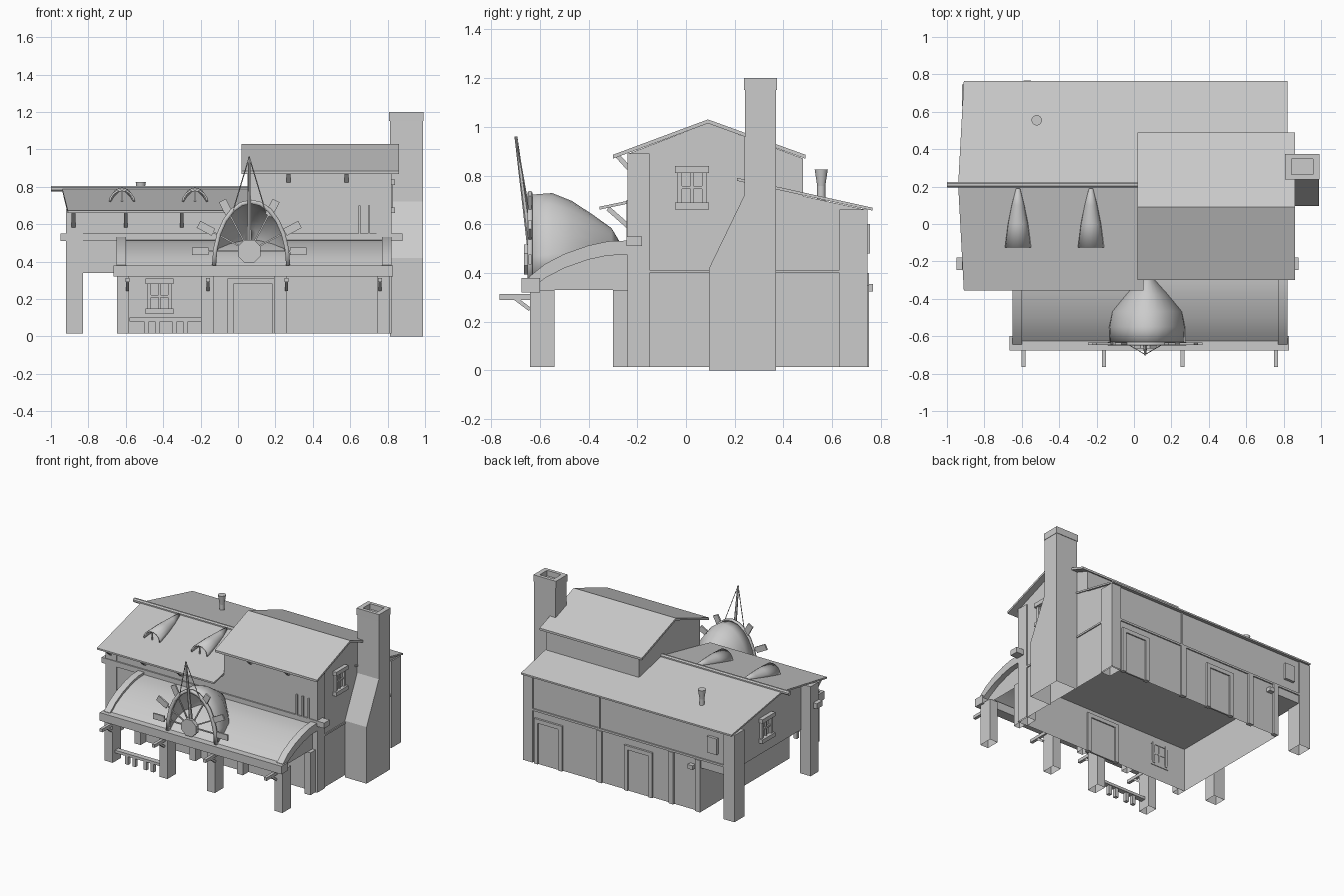
import bpy, bmesh
from math import pi, sin, cos, radians
from mathutils import Vector, Matrix

if "Cube" in bpy.data.objects:
    bpy.data.objects.remove(bpy.data.objects["Cube"])

def make(name, verts, faces, smooth=False):
    me = bpy.data.meshes.new(name)
    me.from_pydata([tuple(v) for v in verts], [], faces)
    bm = bmesh.new(); bm.from_mesh(me)
    bmesh.ops.recalc_face_normals(bm, faces=bm.faces)
    bm.to_mesh(me); bm.free()
    ob = bpy.data.objects.new(name, me)
    bpy.context.collection.objects.link(ob)
    if smooth:
        bpy.ops.object.select_all(action='DESELECT')
        ob.select_set(True)
        bpy.context.view_layer.objects.active = ob
        bpy.ops.object.shade_smooth_by_angle(angle=radians(40))
    return ob

def box(name, x0, x1, y0, y1, z0, z1, open_bottom=False):
    v = [(x, y, z) for z in (z0, z1) for x, y in ((x0, y0), (x1, y0), (x1, y1), (x0, y1))]
    f = [(4, 5, 6, 7)] + [(i, (i + 1) % 4, (i + 1) % 4 + 4, i + 4) for i in range(4)]
    return make(name, v, f if open_bottom else f + [(3, 2, 1, 0)])

def parts(name, boxes, loc, rz=0):
    """Several boxes (centre, size) as one object; local -y faces outward."""
    bm = bmesh.new()
    for cx, cy, cz, sx, sy, sz in boxes:
        bmesh.ops.create_cube(bm, size=1, matrix=Matrix.Translation((cx, cy, cz)) @ Matrix.Diagonal((sx, sy, sz, 1)))
    me = bpy.data.meshes.new(name); bm.to_mesh(me); bm.free()
    ob = bpy.data.objects.new(name, me)
    ob.location, ob.rotation_euler = loc, (0, 0, rz)
    bpy.context.collection.objects.link(ob)
    return ob

def prism(name, pts, x0, x1, smooth=False, skip=(), start_cap=True):
    """Profile in y,z pushed along x; side faces listed in skip are left open."""
    n = len(pts)
    v = [(x, y, z) for x in (x0, x1) for y, z in pts]
    f = ([tuple(range(n))] if start_cap else []) + [tuple(range(2 * n - 1, n - 1, -1))]
    f += [(i, (i + 1) % n, (i + 1) % n + n, i + n) for i in range(n) if i not in skip]
    return make(name, v, f, smooth)

def slab(name, corners, t):
    v = list(corners) + [(x, y, z - t) for x, y, z in corners]
    return make(name, v, [(0, 1, 2, 3), (7, 6, 5, 4)] + [(i, (i + 1) % 4, (i + 1) % 4 + 4, i + 4) for i in range(4)])

def beam(name, p, q, r, sides=4, r2=None):
    p, q = Vector(p), Vector(q)
    rot = (q - p).to_track_quat('Z', 'Y')
    v = []
    for c, rad in ((p, r), (q, r if r2 is None else r2)):
        v += [c + rot @ Vector((rad * cos(a), rad * sin(a), 0))
              for a in (2 * pi * (i + .5) / sides for i in range(sides))]
    f = [tuple(range(sides)), tuple(range(sides, 2 * sides))]
    f += [(i, (i + 1) % sides, (i + 1) % sides + sides, i + sides) for i in range(sides)]
    return make(name, v, f, sides > 6)

def hood(name, stations, cx, t, seg=12):
    """Half-arch shell lofted along y: (y, half width, base z, top z)."""
    v = [(cx - w * cos(pi * i / seg), y, b + (h - b) * sin(pi * i / seg))
         for y, w, b, h in stations for i in range(seg + 1)]
    n = seg + 1
    f = [(k * n + i, k * n + i + 1, (k + 1) * n + i + 1, (k + 1) * n + i)
         for k in range(len(stations) - 1) for i in range(seg)]
    ob = make(name, v, f, True)
    m = ob.modifiers.new('thickness', 'SOLIDIFY'); m.thickness, m.offset = t, 0
    return ob

def window(name, loc, w, h, rz):
    e = .018
    parts(name, [(0, -.008, h / 2, w + .04, .035, .03), (0, -.008, -h / 2, w + .04, .035, .03),
                 (-w / 2, 0, 0, e, .025, h), (w / 2, 0, 0, e, .025, h),
                 (0, 0, 0, .012, .015, h), (0, 0, 0, w, .015, .012)], loc, rz)

def door(name, loc, w, h, rz):
    parts(name, [(0, 0, h / 2, w - .03, .012, h), (-w / 2, 0, h / 2, .03, .03, h),
                 (w / 2, 0, h / 2, .03, .03, h), (0, 0, h, w + .03, .03, .03)], loc, rz)

# Walls
box('ground_floor', -.64, .81, -.235, .735, .015, .34, open_bottom=True)
prism('upper_wing', [(-.235, .34), (.735, .34), (.735, .66), (.21, .775), (-.235, .68)], -.84, .81, skip=(2, 3))
prism('tall_block', [(-.235, .67), (.48, .67), (.48, .87), (.09, 1.015), (-.235, .89)], .05, .812, skip=(0, 2, 3))

# Corner posts, including those carrying the overhang on the left
for x0, x1 in ((-.92, -.83), (.74, .82)):
    for y0, y1, z1 in ((-.24, -.15, .68), (.63, .745, .66)):
        tall = x0 > 0 and y0 < 0
        box('corner_post', x0, x1, y0, y1, .015, .89 if tall else z1, open_bottom=True)

# Roofs
slab('wing_roof_front', [(-.91, -.355, .672), (.05, -.355, .672), (.05, .21, .79), (-.94, .21, .79)], .012)
slab('wing_roof_back', [(-.94, .21, .79), (.82, .21, .79), (.82, .765, .668), (-.91, .765, .668)], .012)
slab('tall_roof_front', [(.02, -.30, .885), (.86, -.30, .885), (.86, .09, 1.03), (.02, .09, 1.03)], .016)
slab('tall_roof_back', [(.02, .09, 1.03), (.86, .09, 1.03), (.86, .49, .885), (.02, .49, .885)], .016)
beam('ridge_pole', (-1, .21, .79), (.05, .21, .79), .016, 8)
for x in (-.88, -.60, -.30):
    beam('eave_brace', (x, -.235, .59), (x, -.32, .665), .014)
for x in (.27, .58):
    beam('eave_brace', (x, -.235, .83), (x, -.28, .88), .014)

# Long beam through the front wall
box('cross_beam', -.95, .88, -.245, -.18, .51, .55)

# Wall trim
box('back_trim', -.84, .74, .73, .744, .40, .415)
box('right_trim', .805, .818, -.15, .63, .40, .413)
for x in (.19, -.40, -.62):
    box('back_post', x - .02, x + .02, .72, .75, .015, .40)
box('back_upper_strip', .19, .205, .73, .742, .415, .66)
for x in (.65, .70, .75):
    box('shutter_strip', x - .006, x + .006, -.245, -.23, .55, .70)

# Windows and doors
window('front_window', (-.42, -.24, .215), .11, .16, 0)
window('right_window', (.815, .025, .75), .10, .15, pi / 2)
window('left_window', (-.845, .27, .52), .11, .15, -pi / 2)
door('front_door', (.08, -.24, .015), .24, .28, 0)
door('back_door', (.61, .735, .015), .20, .32, pi)
door('back_door', (-.13, .735, .015), .20, .32, pi)
box('back_plate', -.78, -.70, .735, .755, .48, .60)
box('back_peg', -.59, -.55, .73, .768, .325, .355)

# Porch: rounded roof body with a flat soffit, and end ribs
curve = [(-.235, .515), (-.32, .512), (-.40, .495), (-.50, .46), (-.58, .418), (-.645, .365)]
prism('porch_roof', curve + [(-.645, .33), (-.235, .33)], -.61, .78, True, skip=(6,))
for x in (-.65, .77):
    prism('porch_rib', [(y, z + .018) for y, z in curve] + [(y, z - .04) for y, z in reversed(curve)], x, x + .05, True)
box('porch_beam', -.665, .83, -.675, -.60, .32, .38)
for x in (-.615, -.165, .225, .78):
    box('porch_post', x - .033, x + .033, -.64, -.54, .015, .33, open_bottom=True)
    box('wall_post', x - .025, x + .025, -.30, -.235, .015, .33, open_bottom=True)
for x in (-.59, -.16, .26, .76):
    box('porch_peg', x - .011, x + .011, -.765, -.60, .29, .313)
    beam('peg_brace', (x, -.64, .25), (x, -.70, .295), .011)

# Railing
box('hand_rail', -.58, -.19, -.615, -.575, .08, .10)
for x in (-.49, -.43, -.34, -.28):
    box('baluster', x - .013, x + .013, -.608, -.582, .015, .08)

# Large arched hood above the entrance
hood('entrance_hood', [(-.64, .195, .38, .715), (-.55, .20, .39, .722), (-.47, .185, .41, .69),
     (-.38, .11, .45, .63), (-.31, .045, .49, .58), (-.28, .008, .51, .53)], .07, .012)
hood('hood_rim', [(-.65, .198, .38, .72), (-.63, .198, .38, .72)], .07, .022)

# Fan ornament: hub, spokes and paddles
cx, cz = .06, .455
beam('fan_hub', (cx, -.665, cz), (cx, -.635, cz), .066, 8)
for deg in (0, 28, 62, 118, 152, 180):
    a = radians(deg)
    d = Vector((cos(a), 0, sin(a)))
    c = Vector((cx, -.64, cz))
    beam('fan_spoke', c, c + d * .23, .006)
    p = parts('fan_paddle', [(.262, 0, 0, .09, .012, .042)], c)
    p.rotation_euler = (0, -a, 0)

# Mast with stays
top = (cx, -.698, .96)
beam('mast', (cx, -.635, .48), top, .014, 6, .006)
for x in (-.03, .15):
    beam('mast_stay', (x, -.645, .66), top, .003)

# Small hoods on the wing roof
for x in (-.62, -.23):
    hood('roof_hood', [(-.125, .066, .715, .782), (0, .05, .74, .79), (.10, .03, .76, .793), (.19, .006, .783, .794)], x, .01, 8)
    beam('hood_prop', (x, -.12, .71), (x, -.12, .775), .006)

# Chimney, open below and against the wall, with a hollow rim; and vent pipe
prism('chimney', [(.095, .0), (.37, .0), (.37, 1.16), (.242, 1.16), (.24, .72), (.095, .42)], .812, .99,
      skip=(0,), start_cap=False)
box('chimney_inner_side', .812, .815, .242, .37, .74, 1.16)
parts('chimney_rim', [(0, -.055, 0, .185, .025, .05), (0, .055, 0, .185, .025, .05),
      (-.075, 0, 0, .035, .085, .05), (.075, 0, 0, .035, .085, .05)], (.90, .306, 1.176))
beam('vent_pipe', (-.52, .555, .69), (-.52, .555, .76), .017, 12)
beam('vent_cap', (-.52, .555, .75), (-.52, .555, .825), .016, 12, .028)
